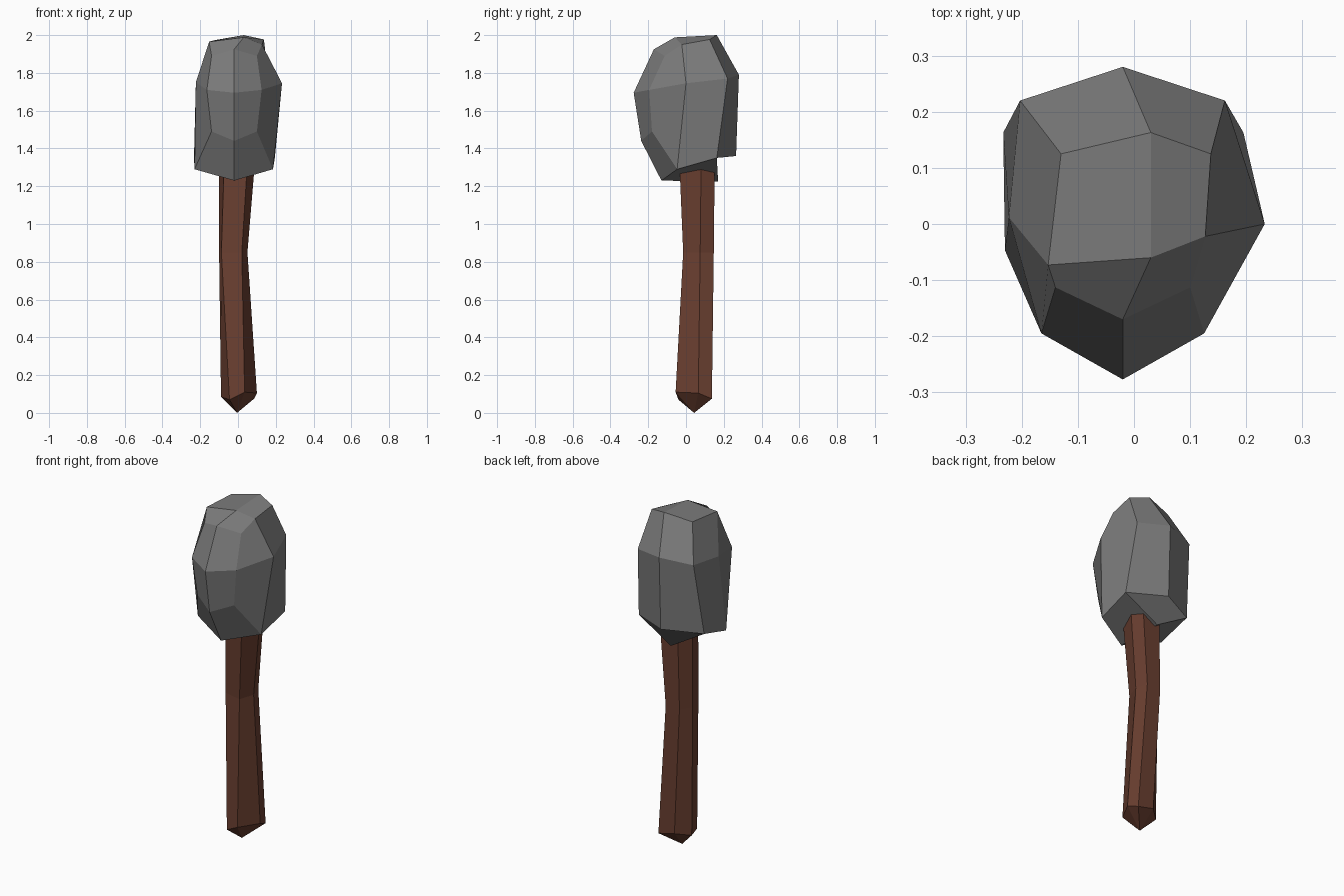
import bpy, bmesh

if "Cube" in bpy.data.objects:
    bpy.data.objects.remove(bpy.data.objects["Cube"])


def material(name, rgb):
    m = bpy.data.materials.new(name)
    m.diffuse_color = (*rgb, 1.0)
    m.use_nodes = True
    m.node_tree.nodes["Principled BSDF"].inputs["Base Color"].default_value = m.diffuse_color
    return m


def build(name, points, faces, mat):
    """Flat-shaded mesh from named points and faces listed by point name."""
    bm = bmesh.new()
    v = {k: bm.verts.new(p) for k, p in points.items()}
    for f in faces:
        bm.faces.new([v[k] for k in f])
    bmesh.ops.recalc_face_normals(bm, faces=bm.faces)
    me = bpy.data.meshes.new(name)
    bm.to_mesh(me)
    bm.free()
    me.materials.append(mat)
    ob = bpy.data.objects.new(name, me)
    bpy.context.collection.objects.link(ob)
    return ob


stone = material("grey stone", (0.2, 0.2, 0.2))
wood = material("brown wood", (0.145, 0.05, 0.03))

# Stone head: cap, brow, girdle, lower ring and keel points
head = {
    "cap_l": (-0.153, -0.073, 1.965), "cap_f": (0.03, -0.06, 1.988),
    "cap_r": (0.127, -0.022, 1.95), "cap_br": (0.137, 0.125, 1.977),
    "cap_b": (0.03, 0.163, 2.0), "cap_bl": (-0.13, 0.125, 1.972),
    "up_fl": (-0.14, -0.113, 1.89), "up_f": (-0.02, -0.17, 1.925),
    "up_fr": (0.1, -0.113, 1.89),
    "mid_f": (-0.02, -0.277, 1.695), "mid_fr": (0.125, -0.195, 1.71),
    "mid_r": (0.233, 0.0, 1.745), "mid_br": (0.162, 0.22, 1.77),
    "mid_b": (-0.02, 0.28, 1.79), "mid_bl": (-0.203, 0.22, 1.77),
    "mid_l": (-0.223, 0.012, 1.75), "mid_fl": (-0.165, -0.195, 1.71),
    "low_fl": (-0.14, -0.18, 1.49), "low_f": (-0.02, -0.237, 1.44),
    "low_fr": (0.1, -0.18, 1.49),
    "low_r": (0.185, -0.047, 1.29), "low_br": (0.195, 0.163, 1.35),
    "low_b": (-0.02, 0.265, 1.36), "low_bl": (-0.233, 0.163, 1.35),
    "low_l": (-0.23, -0.047, 1.29),
    "keel_f": (-0.02, -0.13, 1.23), "keel_b": (-0.02, 0.17, 1.225),
}
head_faces = [
    ("cap_l", "cap_f", "cap_b", "cap_bl"), ("cap_f", "cap_r", "cap_br", "cap_b"),
    ("cap_b", "cap_br", "mid_br", "mid_b"), ("cap_bl", "cap_b", "mid_b", "mid_bl"),
    ("mid_br", "mid_b", "low_b", "low_br"), ("mid_bl", "mid_b", "low_b", "low_bl"),
    ("low_br", "low_b", "low_bl", "keel_b"),
]
# Faces repeated on the left and right halves
for s in "lr":
    back = "cap_b" + s
    head_faces += [
        ("cap_" + s, back, "mid_b" + s, "mid_" + s),
        ("cap_f", "cap_" + s, "up_f" + s, "up_f"),
        ("cap_" + s, "mid_" + s, "mid_f" + s, "up_f" + s),
        ("up_f", "up_f" + s, "mid_f" + s, "mid_f"),
        ("mid_f", "mid_f" + s, "low_f" + s, "low_f"),
        ("mid_f" + s, "mid_" + s, "low_" + s, "low_f" + s),
        ("low_f", "low_f" + s, "low_" + s, "keel_f"),
        ("mid_" + s, "mid_b" + s, "low_b" + s, "low_" + s),
        ("keel_f", "low_" + s, "low_b" + s, "keel_b"),
    ]
build("stone_head", head, head_faces, stone)

# Crooked six-sided handle: base, bend and top rings, pointed butt
rings = [
    [(-0.045, -0.04, 0.07), (0.035, -0.055, 0.11), (0.1, 0.065, 0.105),
     (0.085, 0.137, 0.075), (-0.02, 0.137, 0.1), (-0.09, 0.075, 0.085)],
    [(-0.088, 0.01, 0.85), (0.02, -0.015, 0.85), (0.05, 0.075, 0.85),
     (0.03, 0.147, 0.85), (-0.06, 0.147, 0.85), (-0.1, 0.08, 0.85)],
    [(-0.073, -0.01, 1.33), (0.05, -0.035, 1.33), (0.09, 0.08, 1.33),
     (0.065, 0.152, 1.33), (-0.05, 0.15, 1.33), (-0.1, 0.08, 1.33)],
]
handle = {(r, i): p for r, ring in enumerate(rings) for i, p in enumerate(ring)}
handle["tip"] = (-0.005, 0.043, 0.0)
handle_faces = [[(2, i) for i in range(6)]]
for i in range(6):
    j = (i + 1) % 6
    handle_faces.append(("tip", (0, i), (0, j)))
    for r in range(2):
        handle_faces.append(((r, i), (r, j), (r + 1, j), (r + 1, i)))
build("wooden_handle", handle, handle_faces, wood)
